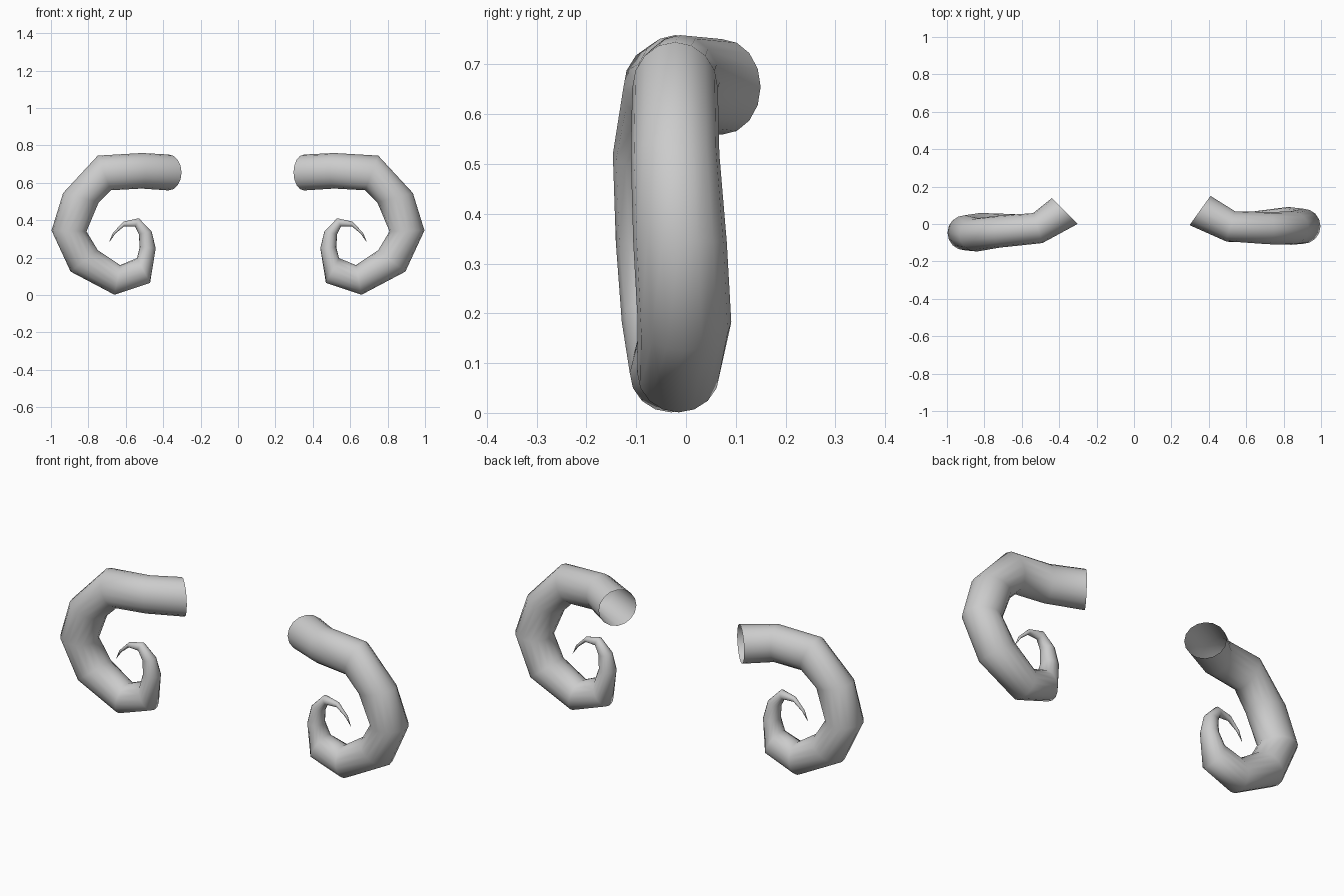
import bpy, bmesh, math
from mathutils import Vector

if "Cube" in bpy.data.objects:
    bpy.data.objects.remove(bpy.data.objects["Cube"])

SIDES = 16

# Curl stations seen from the front: outer (x, z), inner (x, z), half thickness in y
CURL = [
    ((.750, .745), (.680, .560), .086),
    ((.935, .545), (.745, .495), .089),
    ((.997, .345), (.810, .340), .094),
    ((.895, .125), (.750, .240), .094),
    ((.660, .001), (.630, .160), .083),
    ((.470, .065), (.540, .197), .070),
    ((.440, .250), (.526, .255), .045),
    ((.462, .340), (.530, .325), .034),
    ((.530, .410), (.550, .365), .023),
    ((.610, .393), (.610, .366), .014),
    ((.668, .334), (.655, .329), .007),
]
TIP = (.690, .280)


def make_horn(name, side, base_centre, base_width, neck_y, curl_y):
    # rings: centre, outward half-axis, thickness half-axis
    rings = [
        (Vector(base_centre), Vector((0, 0, .096)), Vector(base_width)),
        (Vector((.515, neck_y, .664)), Vector((0, 0, .095)), Vector((.025, .080, 0))),
    ]
    for (o, i, w), y in zip(CURL, curl_y):
        outer, inner = Vector((o[0], y, o[1])), Vector((i[0], y, i[1]))
        rings.append(((outer + inner) / 2, (outer - inner) / 2, Vector((0, w, 0))))

    bm = bmesh.new()
    loops = []
    for c, a, b in rings:
        loop = []
        for k in range(SIDES):
            t = 2 * math.pi * k / SIDES
            p = c + a * math.cos(t) + b * math.sin(t)
            loop.append(bm.verts.new((p.x * side, p.y, p.z)))
        loops.append(loop)
    # tube walls; the base stays open
    for l0, l1 in zip(loops, loops[1:]):
        for k in range(SIDES):
            n = (k + 1) % SIDES
            quad = (l0[k], l0[n], l1[n], l1[k])
            bm.faces.new(quad if side < 0 else quad[::-1])
    # pointed tip
    tip = bm.verts.new((TIP[0] * side, curl_y[-1], TIP[1]))
    for k in range(SIDES):
        tri = (loops[-1][k], loops[-1][(k + 1) % SIDES], tip)
        bm.faces.new(tri if side < 0 else tri[::-1])
    bmesh.ops.recalc_face_normals(bm, faces=bm.faces)
    # the base opening must show the inside: make sure walls face outward
    bm.normal_update()
    f = bm.faces[0]
    if (f.calc_center_median() - (rings[0][0] + rings[1][0]) / 2 * Vector((1, 0, 0)).x).z * f.normal.z < 0:
        bmesh.ops.reverse_faces(bm, faces=bm.faces)
    for f in bm.faces:
        f.smooth = True
    mesh = bpy.data.meshes.new(name)
    bm.to_mesh(mesh)
    bm.free()
    obj = bpy.data.objects.new(name, mesh)
    bpy.context.collection.objects.link(obj)
    return obj


# The two horns mirror each other but lean slightly differently
make_horn("right_horn", 1, (.353, .072, .655), (.056, .078, 0), -.012,
          [-.022, -.022, -.012, -.003, -.015, -.025, -.03, -.03, -.03, -.03, -.03])
make_horn("left_horn", -1, (.371, .069, .655), (.069, .069, 0), -.022,
          [-.040, -.058, -.047, -.035, -.030, -.030, -.035, -.04, -.045, -.045, -.045])
